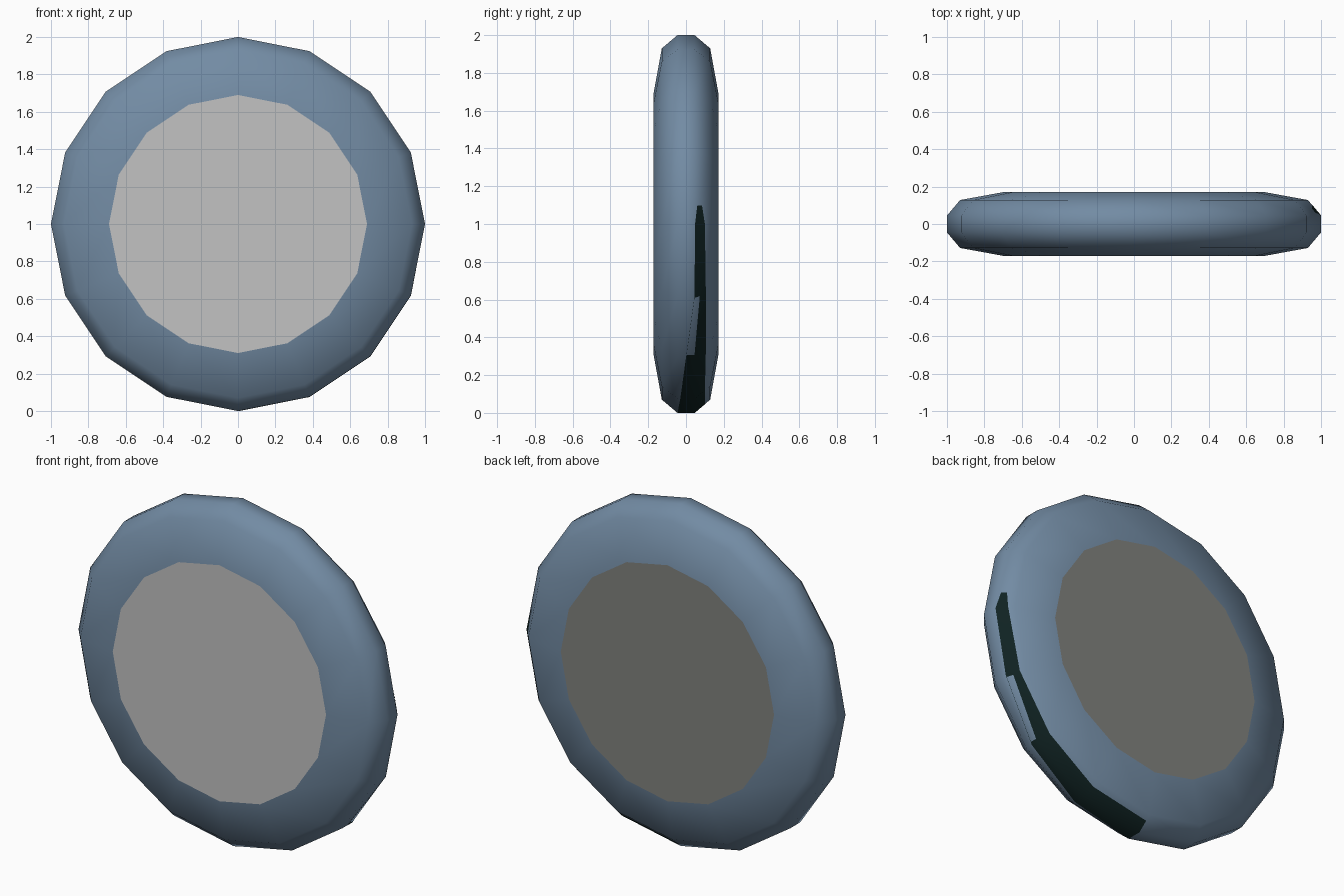
import bpy, bmesh, math

if "Cube" in bpy.data.objects:
    bpy.data.objects.remove(bpy.data.objects["Cube"])

SIDES = 16
STEP = 2 * math.pi / SIDES


def material(name, rgb):
    m = bpy.data.materials.new(name)
    m.diffuse_color = (*rgb, 1)
    m.use_nodes = True
    m.node_tree.nodes["Principled BSDF"].inputs["Base Color"].default_value = m.diffuse_color
    return m


def point(r, y, step):
    a = step * STEP
    return (r * math.cos(a), y, 1 + r * math.sin(a))


def make(name, bm, mat, smooth=True):
    me = bpy.data.meshes.new(name)
    bm.to_mesh(me)
    bm.free()
    ob = bpy.data.objects.new(name, me)
    bpy.context.collection.objects.link(ob)
    me.materials.append(mat)
    for p in me.polygons:
        p.use_smooth = smooth
    return ob


blue = material("slate blue", (0.17, 0.26, 0.37))
light = material("light grey", (0.54, 0.54, 0.54))
grey = material("dark grey", (0.22, 0.225, 0.21))
dark = material("dark green black", (0.005, 0.016, 0.016))

# Tyre: half profile swept round 16 sides
profile = [(0.69, -0.172), (0.93, -0.128), (1.0, -0.045),
           (1.0, 0.045), (0.93, 0.128), (0.69, 0.172)]
bm = bmesh.new()
rings = [[bm.verts.new(point(r, y, i)) for r, y in profile] for i in range(SIDES)]
for i in range(SIDES):
    a, b = rings[i], rings[(i + 1) % SIDES]
    for j in range(len(profile) - 1):
        bm.faces.new((a[j], a[j + 1], b[j + 1], b[j]))
bmesh.ops.recalc_face_normals(bm, faces=bm.faces)
# make sure the open ring faces outwards
f = max(bm.faces, key=lambda f: f.calc_center_median().z)
if f.normal.z < 0:
    bmesh.ops.reverse_faces(bm, faces=bm.faces)
make("tyre", bm, blue)

# Front and back discs closing the tyre
for name, y, mat in (("front_disc", -0.172, light), ("back_disc", 0.172, grey)):
    bm = bmesh.new()
    order = range(SIDES) if y < 0 else reversed(range(SIDES))
    bm.faces.new([bm.verts.new(point(0.69, y, i)) for i in order])
    bm.normal_update()
    if bm.faces[:][0].normal.y * y < 0:
        bmesh.ops.reverse_faces(bm, faces=bm.faces)
    make(name, bm, mat, False)


# Dark streak lying on the lower right of the tread
def tread_radius(y):
    return 1.001 - max(0, abs(y) - 0.045) * 0.07 / 0.083


bm = bmesh.new()
streak = [(-4, -0.045, 0.1), (-3, -0.03, 0.1), (-2, 0.0, 0.105),
          (-1, 0.045, 0.105), (0, 0.048, 0.1), (0.26, 0.06, 0.085)]
rows = []
for s, y0, y1 in streak:
    mid = 0.045 if y0 < 0.04 else (y0 + y1) / 2
    # keep the tip on the flat facet between two corners
    k = 0.985 if 0 < s < 1 else 1.0
    rows.append([bm.verts.new(point(tread_radius(y) * k + (0.002 if k < 1 else 0), y, s))
                 for y in (y0, mid, y1)])
for a, b in zip(rows, rows[1:]):
    for j in range(2):
        bm.faces.new((a[j], a[j + 1], b[j + 1], b[j]))
bm.normal_update()
if sum(f.normal.x for f in bm.faces) < 0:
    bmesh.ops.reverse_faces(bm, faces=bm.faces)
make("dark_streak", bm, dark)
